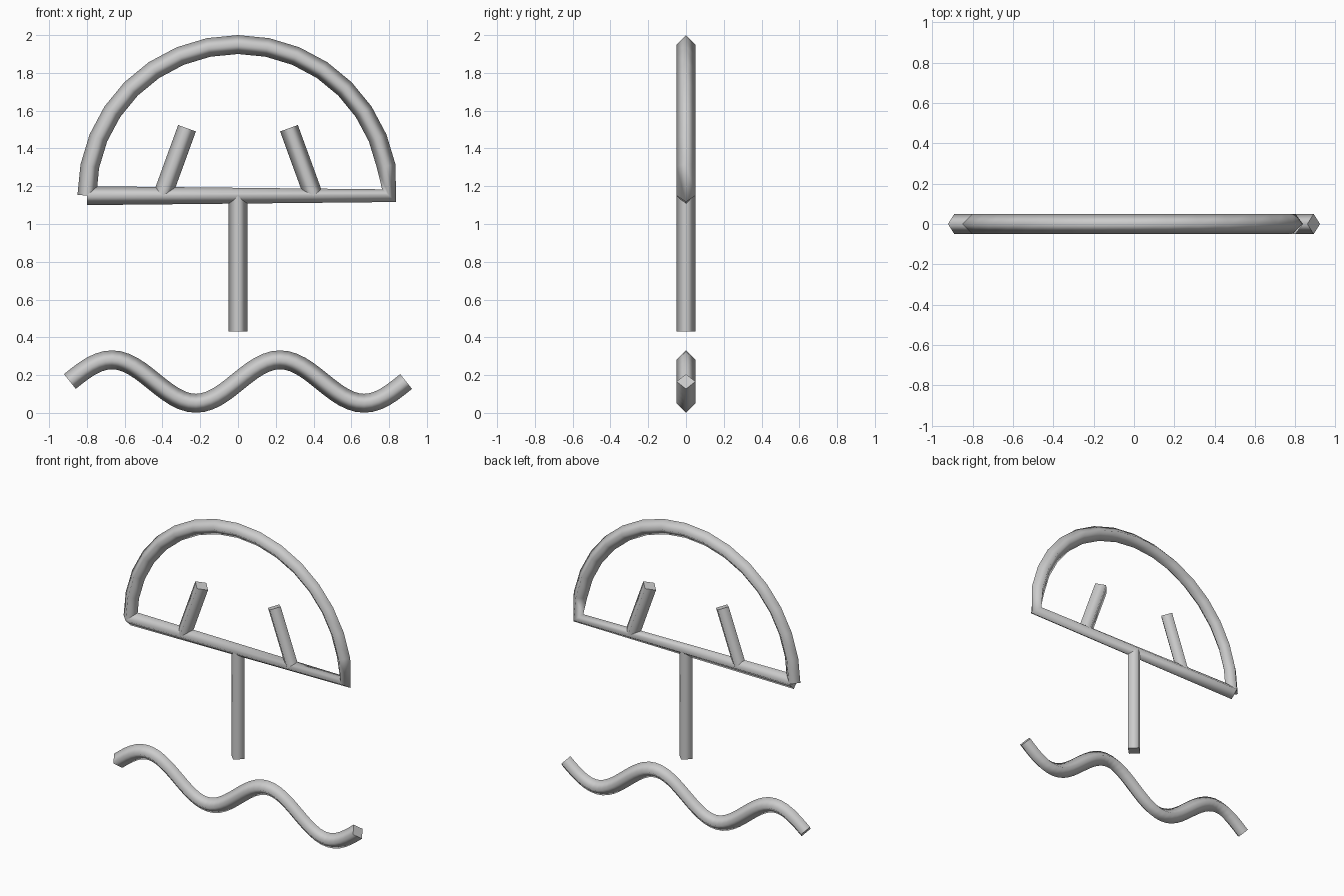
import bpy
import math

if "Cube" in bpy.data.objects:
    bpy.data.objects.remove(bpy.data.objects["Cube"])

R = 0.05  # tube radius

grey = bpy.data.materials.new("light grey")
grey.diffuse_color = (0.6, 0.6, 0.6, 1)
grey.use_nodes = True
grey.node_tree.nodes["Principled BSDF"].inputs["Base Color"].default_value = grey.diffuse_color


def tube(name, points):
    """Four-sided smooth tube along a path of (x, z) points in the front plane."""
    cu = bpy.data.curves.new(name, 'CURVE')
    cu.dimensions = '3D'
    cu.fill_mode = 'FULL'
    cu.bevel_depth = R
    cu.bevel_resolution = 0
    cu.use_fill_caps = True
    sp = cu.splines.new('POLY')
    sp.points.add(len(points) - 1)
    for p, (x, z) in zip(sp.points, points):
        p.co = (x, z, 0, 1)
    sp.use_smooth = True
    cu.materials.append(grey)
    ob = bpy.data.objects.new(name, cu)
    ob.rotation_euler = (math.pi / 2, 0, 0)
    bpy.context.collection.objects.link(ob)
    return ob


# Dome and its base bar: one path, arc from left to right and straight back
N = 16
arc = [(-0.8 * math.cos(math.pi * i / N), 1.15 + 0.8 * math.sin(math.pi * i / N))
       for i in range(N + 1)]
tube("dome_outline", arc + [(-0.8, 1.15)])

# Stem below the bar
tube("stem", [(0, 0.43), (0, 1.15)])

# Two slanted rods rising from the bar
for side, label in ((-1, "left"), (1, "right")):
    tube(label + "_slanted_rod", [(side * 0.4, 1.15), (side * 0.27, 1.507)])

# Wave line underneath: two full periods
M = 48
wave = [(-0.89 + 1.78 * i / M, 0.166 + 0.115 * math.sin(4 * math.pi * i / M))
        for i in range(M + 1)]
tube("wave", wave)
